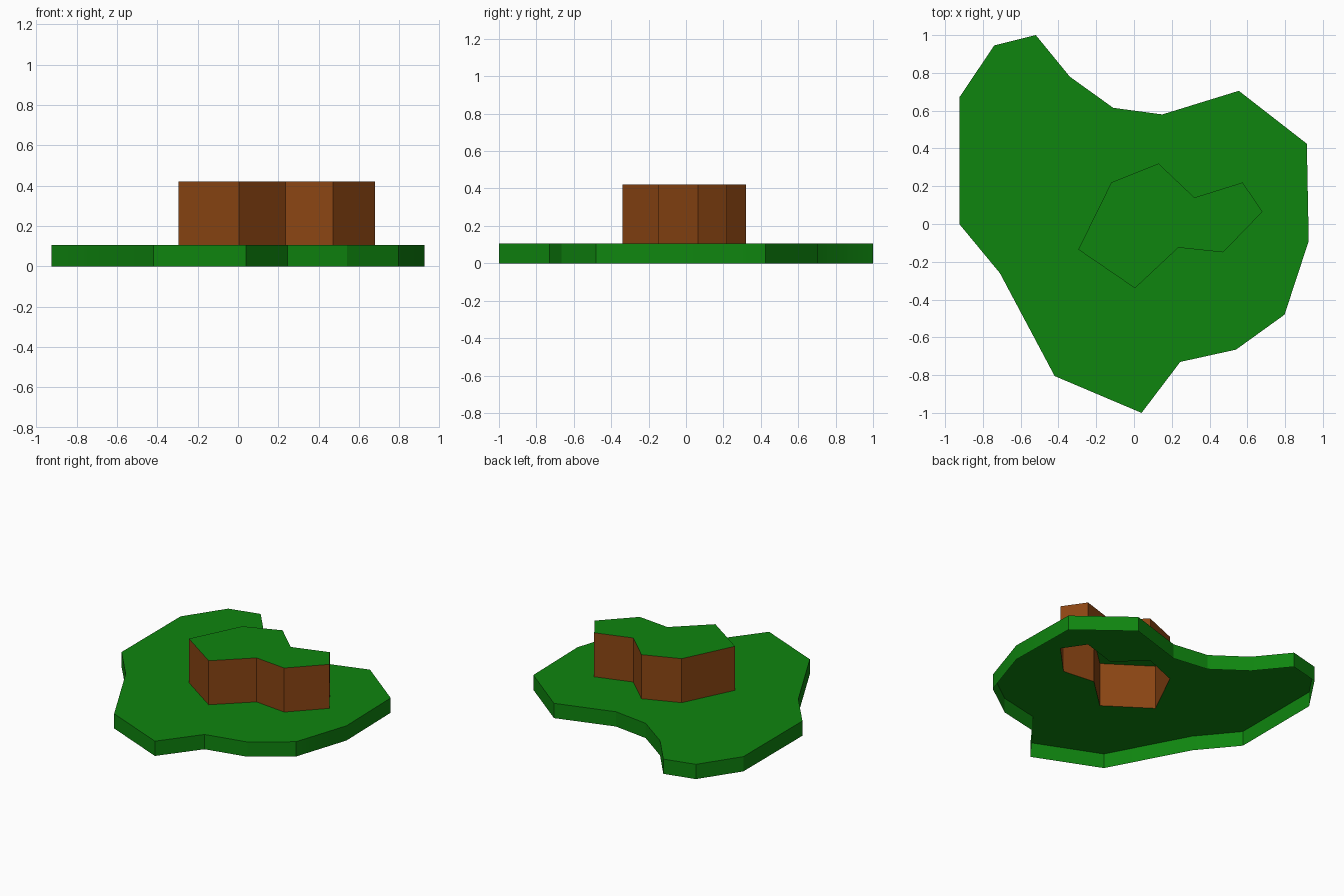
import bpy, bmesh, math

if "Cube" in bpy.data.objects:
    bpy.data.objects.remove(bpy.data.objects["Cube"])

GROUND_Z, PLATEAU_Z = 0.106, 0.422

# Outlines seen from above, counter-clockwise
SHORE = [(-0.925, 0.0), (-0.71, -0.26), (-0.42, -0.805), (0.04, -1.0),
         (0.245, -0.73), (0.54, -0.665), (0.797, -0.48), (0.925, -0.09),
         (0.915, 0.425), (0.555, 0.705), (0.15, 0.58), (-0.11, 0.615),
         (-0.34, 0.78), (-0.52, 1.0), (-0.74, 0.945), (-0.925, 0.67)]
CLIFF = [(-0.295, -0.135), (0.005, -0.34), (0.235, -0.125), (0.472, -0.15),
         (0.68, 0.065), (0.575, 0.22), (0.32, 0.14), (0.13, 0.32), (-0.12, 0.22)]


def material(name, color):
    m = bpy.data.materials.new(name)
    m.diffuse_color = (*color, 1)
    m.use_nodes = True
    m.node_tree.nodes["Principled BSDF"].inputs["Base Color"].default_value = m.diffuse_color
    return m


grass = material("grass green", (0.0048, 0.235, 0.0048))
earth = material("earth brown", (0.258, 0.06, 0.0065))


def add_terrace(name, outline, z0, z1, wall_mat, hole=None):
    """Open-bottomed terrace: side walls and a grass top, optionally with a hole."""
    bm = bmesh.new()
    low = [bm.verts.new((x, y, z0)) for x, y in outline]
    high = [bm.verts.new((x, y, z1)) for x, y in outline]
    n = len(outline)
    for i in range(n):
        j = (i + 1) % n
        bm.faces.new((low[i], low[j], high[j], high[i]))
    if hole:
        inner = [bm.verts.new((x, y, z1)) for x, y in hole]
        edges = [bm.edges.get((high[i], high[(i + 1) % n])) for i in range(n)]
        edges += [bm.edges.new((inner[i], inner[(i + 1) % len(inner)]))
                  for i in range(len(inner))]
        bmesh.ops.triangle_fill(bm, edges=edges, use_beauty=True, normal=(0, 0, 1))
    else:
        bm.faces.new(high)
    for f in bm.faces:
        f.normal_update()
        if abs(f.normal.z) > 0.5:
            f.material_index = 1
            if f.normal.z < 0:
                f.normal_flip()
    mesh = bpy.data.meshes.new(name)
    bm.to_mesh(mesh)
    bm.free()
    mesh.materials.append(wall_mat)
    mesh.materials.append(grass)
    ob = bpy.data.objects.new(name, mesh)
    bpy.context.collection.objects.link(ob)
    bpy.ops.object.select_all(action='DESELECT')
    ob.select_set(True)
    bpy.context.view_layer.objects.active = ob
    bpy.ops.object.shade_smooth_by_angle(angle=math.radians(20))
    return ob


# Grass ground slab, open below and under the plateau
add_terrace("ground", SHORE, 0, GROUND_Z, grass, hole=CLIFF)
# Raised plateau with earth cliffs and a grass cap
add_terrace("plateau", CLIFF, GROUND_Z, PLATEAU_Z, earth)
